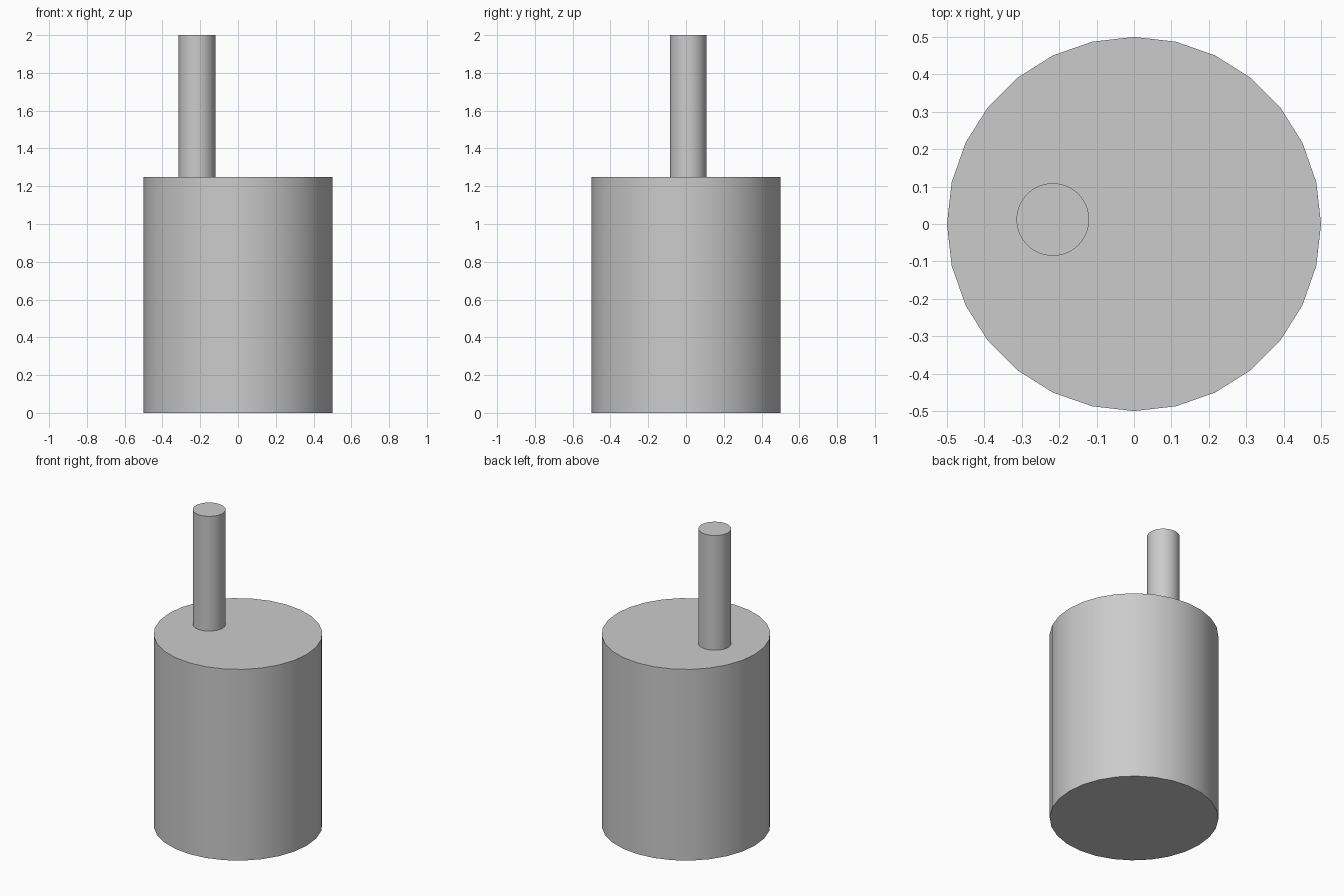
import bpy
import math

cube = bpy.data.objects.get("Cube")
if cube:
    bpy.data.objects.remove(cube, do_unlink=True)

# Single plain grey
GREY = (0.6, 0.6, 0.6, 1.0)
grey = bpy.data.materials.new("plain_grey")
grey.use_nodes = True
grey.diffuse_color = GREY
grey.node_tree.nodes["Principled BSDF"].inputs["Base Color"].default_value = GREY


def add_cylinder(name, sides, radius, bottom, top, x=0.0, y=0.0):
    """Upright capped cylinder between two heights, smooth sides, sharp rims."""
    bpy.ops.mesh.primitive_cylinder_add(
        vertices=sides, radius=radius, depth=top - bottom,
        location=(x, y, (bottom + top) / 2))
    obj = bpy.context.object
    obj.name = name
    obj.data.materials.append(grey)
    bpy.ops.object.shade_smooth_by_angle(angle=math.radians(30))
    return obj


# Wide drum
add_cylinder("body", 28, 0.5, 0.0, 1.25)

# Thin off-centre pin standing on the drum
add_cylinder("pin", 64, 0.097, 1.25, 2.0, x=-0.217, y=0.012)
